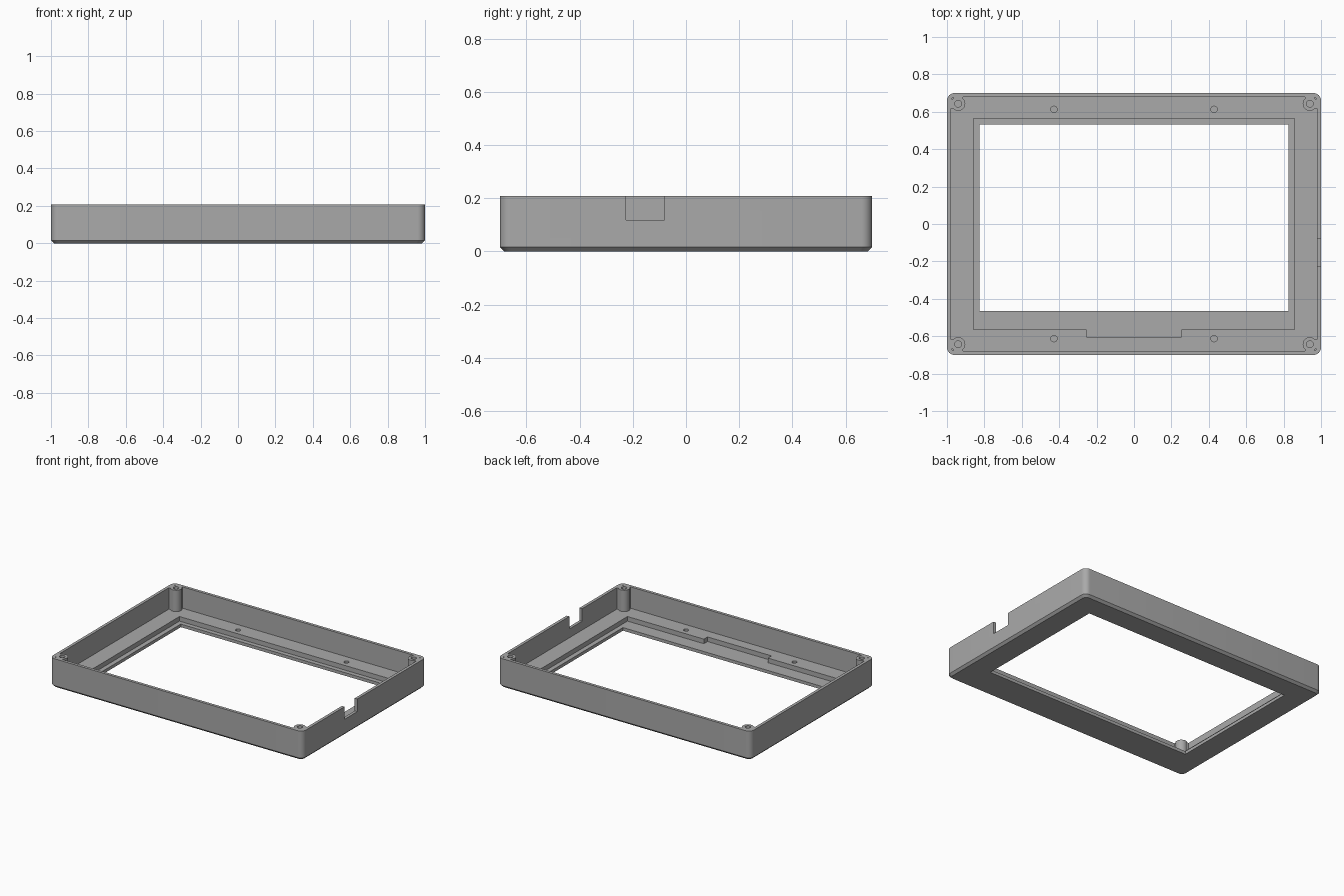
import bpy, bmesh, math
from mathutils import Matrix

cube = bpy.data.objects.get("Cube")
if cube:
    bpy.data.objects.remove(cube)

grey = bpy.data.materials.new("Plain grey")
grey.use_nodes = True
colour = (0.40, 0.40, 0.40, 1)
grey.diffuse_color = colour
grey.node_tree.nodes["Principled BSDF"].inputs["Base Color"].default_value = colour

HEIGHT, FLOOR, LEDGE = 0.208, 0.055, 0.022
HALF_X, HALF_Y, WALL = 1.0, 0.7, 0.021
POST_X, POST_Y = 0.94, 0.643


def make(name, bm):
    bmesh.ops.recalc_face_normals(bm, faces=bm.faces)
    mesh = bpy.data.meshes.new(name)
    bm.to_mesh(mesh)
    bm.free()
    mesh.materials.append(grey)
    obj = bpy.data.objects.new(name, mesh)
    bpy.context.collection.objects.link(obj)
    return obj


def box(name, x0, x1, y0, y1, z0, z1):
    bm = bmesh.new()
    m = Matrix.Translation(((x0 + x1) / 2, (y0 + y1) / 2, (z0 + z1) / 2))
    m = m @ Matrix.Diagonal((x1 - x0, y1 - y0, z1 - z0, 1))
    bmesh.ops.create_cube(bm, size=1, matrix=m)
    return make(name, bm)


def cylinder(name, x, y, r, z0, z1, sides=32):
    bm = bmesh.new()
    bmesh.ops.create_cone(bm, cap_ends=True, segments=sides, radius1=r, radius2=r,
                          depth=z1 - z0, matrix=Matrix.Translation((x, y, (z0 + z1) / 2)))
    return make(name, bm)


def rounded_ring(bm, hx, hy, r, z, steps=8):
    verts = []
    for q, (sx, sy) in enumerate(((1, 1), (-1, 1), (-1, -1), (1, -1))):
        for i in range(steps + 1):
            a = (q + i / steps) * math.pi / 2
            verts.append(bm.verts.new((sx * (hx - r) + r * math.cos(a),
                                       sy * (hy - r) + r * math.sin(a), z)))
    return verts


def rounded_block(name, rings):
    bm = bmesh.new()
    loops = [rounded_ring(bm, *ring) for ring in rings]
    for a, b in zip(loops, loops[1:]):
        for i in range(len(a)):
            j = (i + 1) % len(a)
            bm.faces.new((a[i], a[j], b[j], b[i]))
    bm.faces.new(loops[0])
    bm.faces.new(loops[-1])
    return make(name, bm)


def boolean(target, tool, operation="DIFFERENCE"):
    mod = target.modifiers.new(operation.title(), "BOOLEAN")
    mod.operation = operation
    mod.solver = "EXACT"
    mod.object = tool
    bpy.context.view_layer.objects.active = target
    bpy.ops.object.modifier_apply(modifier=mod.name)
    bpy.data.objects.remove(tool)


# Outer shell with a chamfered lower edge, hollowed above the floor
CH = 0.016
case = rounded_block("bezel_case", [
    (HALF_X - CH, HALF_Y - CH, 0.03, 0),
    (HALF_X, HALF_Y, 0.04, CH),
    (HALF_X, HALF_Y, 0.04, HEIGHT)])
boolean(case, rounded_block("cavity", [
    (HALF_X - WALL, HALF_Y - WALL, 0.02, FLOOR),
    (HALF_X - WALL, HALF_Y - WALL, 0.02, HEIGHT + 0.1)]))

# Panel recess, cable relief and display window
boolean(case, box("panel_recess", -0.858, 0.858, -0.564, 0.564, LEDGE, 0.1))
boolean(case, box("cable_relief", -0.253, 0.253, -0.605, -0.5, LEDGE, 0.1))
boolean(case, box("window", -0.825, 0.825, -0.466, 0.532, -0.1, 0.1))

# Open port in one side wall
boolean(case, box("port", 0.95, 1.1, -0.225, -0.08, 0.118, 0.4))

# Corner screw posts with webs to the walls, then blind screw holes
for sx in (-1, 1):
    for sy in (-1, 1):
        x, y = sx * POST_X, sy * POST_Y
        boolean(case, cylinder("post", x, y, 0.038, FLOOR - 0.02, HEIGHT), "UNION")
        wx = sorted((x, sx * (HALF_X - 0.01)))
        wy = sorted((y, sy * (HALF_Y - 0.01)))
        boolean(case, box("web", *wx, y - 0.026, y + 0.026, FLOOR - 0.01, HEIGHT), "UNION")
        boolean(case, box("web", x - 0.026, x + 0.026, *wy, FLOOR - 0.01, HEIGHT), "UNION")
        boolean(case, cylinder("post_hole", x, y, 0.018, 0.06, HEIGHT + 0.1, 24))
        boolean(case, cylinder("floor_hole", sx * 0.428, sy * 0.613, 0.017, 0.02, 0.1, 24))

bpy.ops.object.select_all(action="DESELECT")
case.select_set(True)
bpy.context.view_layer.objects.active = case
bpy.ops.object.shade_smooth_by_angle(angle=math.radians(30))
